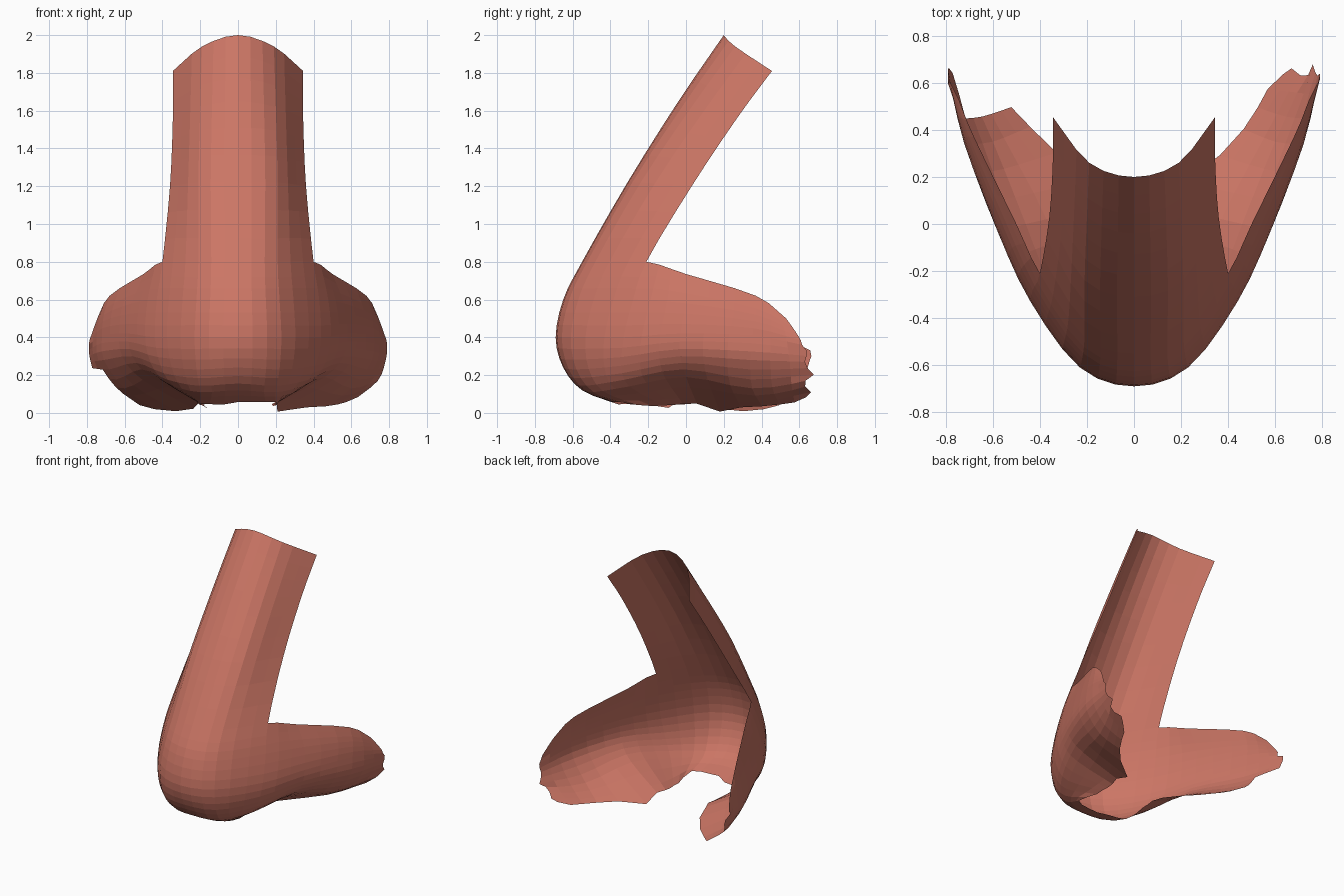
import bpy, bmesh, random
from mathutils import Vector as V

if "Cube" in bpy.data.objects:
    bpy.data.objects.remove(bpy.data.objects["Cube"])

random.seed(4)
SUB = 3  # facets per control span

# Bridge rows, centre line -> side edge
bridge = [
    [(0, .20, 2.0), (.19, .26, 1.94), (.345, .455, 1.81)],
    [(0, -.04, 1.65), (.20, .03, 1.62), (.345, .27, 1.56)],
    [(0, -.31, 1.22), (.21, -.24, 1.22), (.36, .03, 1.2)],
]
# Tip and wing rows, centre line -> back of the wing
wings = [
    [(0, -.55, .8), (.21, -.48, .8), (.4, -.21, .8), (.5, 0, .735), (.68, .37, .62), (.745, .53, .50)],
    [(0, -.65, .6), (.22, -.57, .6), (.43, -.28, .6), (.56, .0, .58), (.71, .37, .52), (.77, .58, .43)],
    [(0, -.69, .4), (.23, -.61, .4), (.44, -.33, .4), (.58, -.03, .42), (.72, .35, .41), (.79, .62, .36)],
    [(0, -.65, .24), (.22, -.58, .23), (.41, -.34, .25), (.56, -.03, .30), (.71, .34, .28), (.78, .65, .27)],
    [(0, -.55, .12), (.2, -.49, .11), (.34, -.3, .14), (.46, .0, .19), (.6, .35, .13), (.74, .66, .17)],
    [(0, -.36, .045), (.2, -.33, .05), (.17, -.1, .03), (.15, .07, .02), (.45, .41, .025), (.63, .65, .08)],
]


def mirrored(row):
    return [V((-x, y, z)) for x, y, z in row[:0:-1]] + [V(p) for p in row]


def smooth_path(pts):
    """Catmull-Rom curve through the points."""
    ext = [pts[0] * 2 - pts[1]] + pts + [pts[-1] * 2 - pts[-2]]
    out = []
    for i in range(1, len(ext) - 2):
        a, b, c, d = ext[i - 1:i + 3]
        for k in range(SUB):
            t = k / SUB
            out.append(.5 * (2 * b + (c - a) * t + (2 * a - 5 * b + 4 * c - d) * t * t
                             + (3 * b - a - 3 * c + d) * t ** 3))
    return out + [pts[-1].copy()]


up = [smooth_path(mirrored(r)) for r in bridge]
low = [smooth_path(mirrored(r)) for r in wings]
n = len(low[0])
off = (n - len(up[0])) // 2      # first column that reaches the bridge
skip = SUB * len(bridge)         # rows missing on the wing columns

bm = bmesh.new()
grid = []
for j in range(n):
    on_bridge = off <= j < n - off
    col = ([r[j - off] for r in up] if on_bridge else []) + [r[j] for r in low]
    path = smooth_path(col)
    # ragged torn lower edge
    path[-1] = path[-1].lerp(path[-2], random.uniform(-.3, .6))
    path[-1].z = max(path[-1].z, 0.0)
    verts = [bm.verts.new(p) for p in path]
    grid.append(verts if on_bridge else [None] * skip + verts)

for a, b in zip(grid, grid[1:]):
    for i in range(len(a) - 1):
        quad = (a[i], a[i + 1], b[i + 1], b[i])
        if all(quad):
            bm.faces.new(quad)

# ragged back edge, and the notch torn from the left wing
for col in (grid[0], grid[-1]):
    for v in col[skip + 2 * SUB:]:
        v.co.y += random.uniform(-.03, .03)
torn = [f for f in bm.faces if (c := f.calc_center_median()).x < -.5 and c.y > .47 and c.z < .24]
bmesh.ops.delete(bm, geom=torn, context='FACES')

me = bpy.data.meshes.new("nose_shell")
bm.to_mesh(me)
bm.free()
mat = bpy.data.materials.new("terracotta skin")
mat.diffuse_color = (.60, .18, .13, 1)
mat.use_nodes = True
mat.node_tree.nodes["Principled BSDF"].inputs["Base Color"].default_value = mat.diffuse_color
me.materials.append(mat)
nose = bpy.data.objects.new("nose_shell", me)
bpy.context.collection.objects.link(nose)
